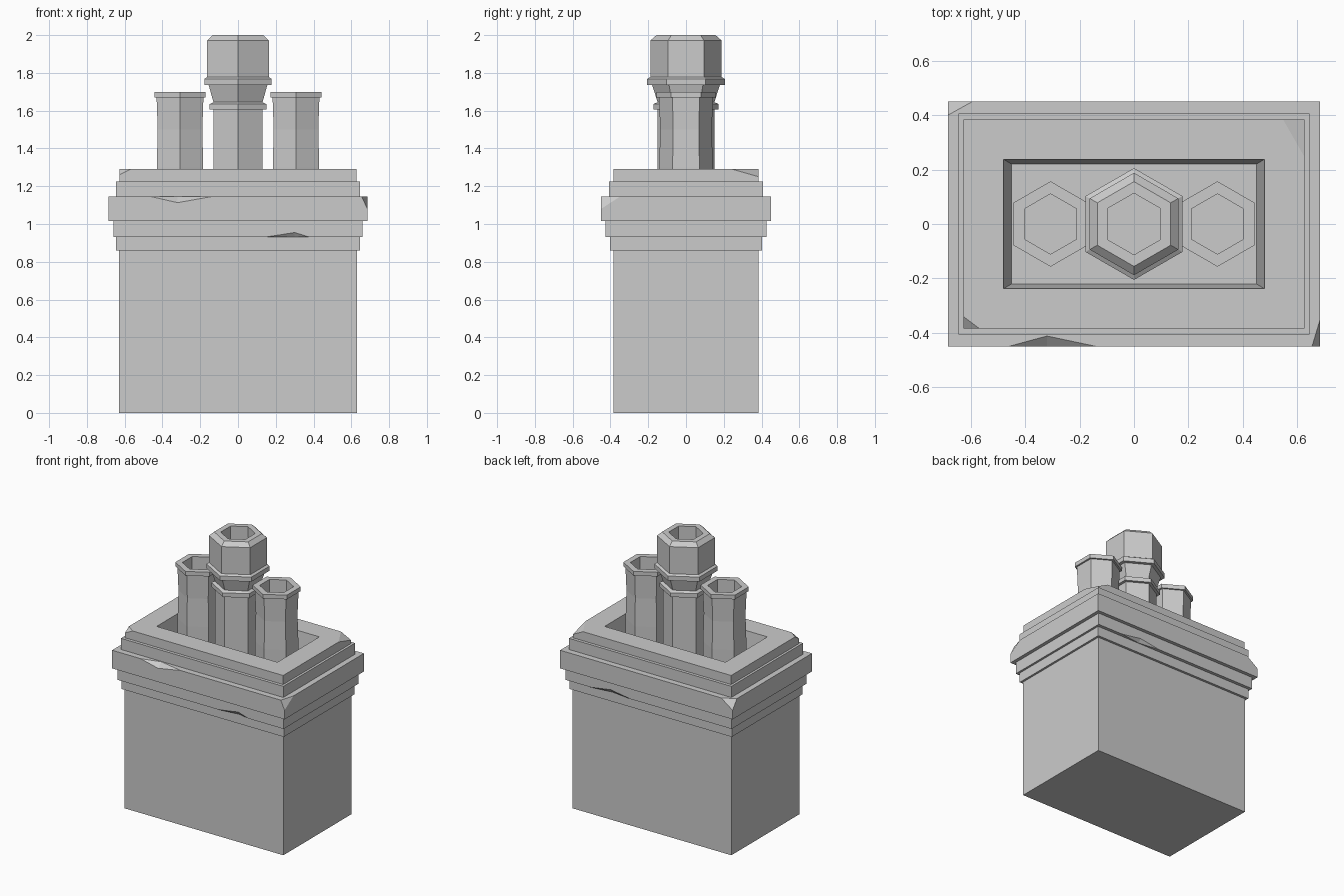
import bpy, bmesh, math
from mathutils import Vector

cube = bpy.data.objects.get("Cube")
if cube:
    bpy.data.objects.remove(cube, do_unlink=True)

stone = bpy.data.materials.new("grey_stone")
stone.use_nodes = True
GREY = (0.6, 0.6, 0.6, 1)
stone.diffuse_color = GREY
stone.node_tree.nodes["Principled BSDF"].inputs["Base Color"].default_value = GREY


def add_object(name, bm):
    bmesh.ops.recalc_face_normals(bm, faces=bm.faces)
    mesh = bpy.data.meshes.new(name)
    bm.to_mesh(mesh)
    bm.free()
    mesh.materials.append(stone)
    obj = bpy.data.objects.new(name, mesh)
    bpy.context.collection.objects.link(obj)
    return obj


def loft(name, rings):
    """Closed solid through a stack of rings with equal point counts."""
    bm = bmesh.new()
    loops = [[bm.verts.new(p) for p in ring] for ring in rings]
    n = len(loops[0])
    for low, high in zip(loops, loops[1:]):
        for i in range(n):
            j = (i + 1) % n
            bm.faces.new((low[i], low[j], high[j], high[i]))
    bm.faces.new(loops[0])
    bm.faces.new(loops[-1])
    return add_object(name, bm)


def rect(hx, hy, z):
    return [(-hx, -hy, z), (hx, -hy, z), (hx, hy, z), (-hx, hy, z)]


def hexagon(cx, apothem, z):
    r = apothem / math.cos(math.pi / 6)
    angles = [math.radians(90 + 60 * k) for k in range(6)]
    return [(cx + r * math.cos(a), r * math.sin(a), z) for a in angles]


def chip(target, points):
    """Cut away the convex hull of the points."""
    bm = bmesh.new()
    for p in points:
        bm.verts.new(p)
    bmesh.ops.convex_hull(bm, input=bm.verts)
    cutter = add_object("chip_cutter", bm)
    cutter.hide_render = True
    mod = target.modifiers.new("chip", "BOOLEAN")
    mod.operation = "DIFFERENCE"
    mod.solver = "EXACT"
    mod.object = cutter
    bpy.context.view_layer.objects.active = target
    bpy.ops.object.modifier_apply(modifier=mod.name)
    bpy.data.objects.remove(cutter, do_unlink=True)


def corner_chip(target, corner, legs):
    c = Vector(corner)
    out = Vector((math.copysign(1, c.x), math.copysign(1, c.y), 1))
    points = [c + out * 0.02]
    for axis in range(3):
        p = c.copy()
        p[axis] -= out[axis] * legs[axis]
        points.append(p)
    chip(target, points)


def edge_chip(target, x0, x1, xm, y, z, inset, drop):
    """Dent in a long edge; a positive drop dents a top edge, negative a bottom one."""
    sy, sz = math.copysign(1, y), math.copysign(1, drop)
    chip(target, [(x0, y, z), (x1, y, z), (xm, y - sy * inset, z),
                  (xm, y, z - drop), (xm, y + sy * 0.02, z + sz * 0.02)])


# Stack with stepped cornice: half width, half depth, bottom, top
tiers = [(0.63, 0.385, 0, 0.86), (0.645, 0.402, 0.86, 0.93),
         (0.66, 0.425, 0.93, 1.015), (0.685, 0.45, 1.015, 1.145),
         (0.645, 0.407, 1.145, 1.225), (0.628, 0.385, 1.225, 1.29)]
rings = [rect(hx, hy, z) for hx, hy, lo, hi in tiers for z in (lo, hi)]
# Recessed top
rings += [rect(0.48, 0.238, 1.29), rect(0.45, 0.22, 1.1)]
stack = loft("chimney_stack", rings)

# Worn corners and edges
corner_chip(stack, (0.685, -0.45, 1.145), (0.03, 0.1, 0.065))
corner_chip(stack, (-0.685, 0.45, 1.145), (0.09, 0.05, 0.065))
corner_chip(stack, (-0.628, -0.385, 1.29), (0.06, 0.045, 0.03))
corner_chip(stack, (0.628, 0.385, 1.29), (0.08, 0.14, 0.04))
edge_chip(stack, -0.46, -0.14, -0.32, -0.45, 1.145, 0.038, 0.032)
edge_chip(stack, 0.14, 0.38, 0.3, -0.425, 0.93, 0.02, -0.025)
edge_chip(stack, 0.14, 0.46, 0.3, 0.425, 0.93, 0.02, -0.025)

# Side pots, slightly waisted, with hollow tops
side_profile = [(0.123, 1.09), (0.123, 1.3), (0.118, 1.5), (0.124, 1.67),
                (0.136, 1.67), (0.136, 1.7), (0.096, 1.7), (0.096, 1.45)]
for name, x in (("left_pot", 0.307), ("right_pot", -0.307)):
    loft(name, [hexagon(x, a, z) for a, z in side_profile])

# Tall centre pot with collars and a chamfered hollow top
centre_profile = [(0.131, 1.09), (0.131, 1.605), (0.15, 1.605), (0.15, 1.635),
                  (0.13, 1.645), (0.155, 1.735), (0.178, 1.735), (0.178, 1.768),
                  (0.163, 1.778), (0.163, 1.972), (0.135, 2.0), (0.098, 2.0),
                  (0.098, 1.75)]
loft("centre_pot", [hexagon(0, a, z) for a, z in centre_profile])
